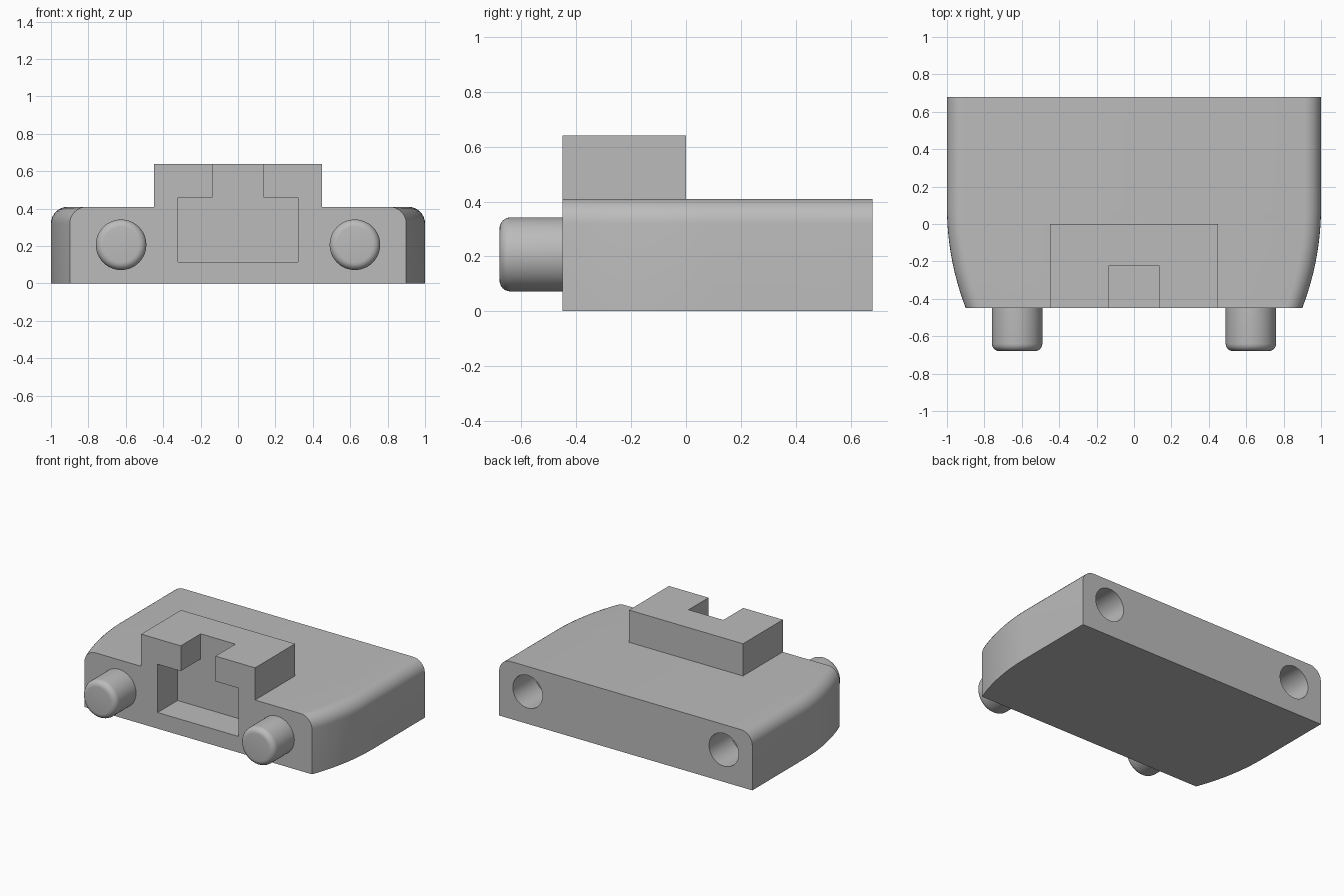
import bpy
import bmesh
from math import sqrt, sin, cos, pi, radians
from mathutils import Matrix

if "Cube" in bpy.data.objects:
    bpy.data.objects.remove(bpy.data.objects["Cube"], do_unlink=True)

FRONT, BACK, HEIGHT, ROUND = -0.45, 0.68, 0.41, 0.09

grey = bpy.data.materials.new("plain grey")
grey.use_nodes = True
colour = (0.5, 0.5, 0.5, 1)
grey.diffuse_color = colour
grey.node_tree.nodes["Principled BSDF"].inputs["Base Color"].default_value = colour


def finish(name, bm):
    bmesh.ops.recalc_face_normals(bm, faces=bm.faces)
    mesh = bpy.data.meshes.new(name)
    bm.to_mesh(mesh)
    bm.free()
    mesh.materials.append(grey)
    obj = bpy.data.objects.new(name, mesh)
    bpy.context.collection.objects.link(obj)
    return obj


def box(name, x, y0, y1, z0, z1):
    bm = bmesh.new()
    bmesh.ops.create_cube(bm, size=1)
    for v in bm.verts:
        v.co = (x if v.co.x > 0 else -x, y1 if v.co.y > 0 else y0,
                z1 if v.co.z > 0 else z0)
    return finish(name, bm)


def rod(name, x, z, radius, y0, y1, bevel=0):
    """Cylinder along y, optionally with its front rim rounded."""
    bm = bmesh.new()
    bmesh.ops.create_cone(bm, cap_ends=True, segments=48, radius1=radius,
                          radius2=radius, depth=y1 - y0,
                          matrix=Matrix.Translation((x, (y0 + y1) / 2, z))
                          @ Matrix.Rotation(radians(90), 4, "X"))
    if bevel:
        rim = [e for e in bm.edges if all(v.co.y < y0 + 0.001 for v in e.verts)]
        bmesh.ops.bevel(bm, geom=rim, offset=bevel, segments=6, profile=0.5,
                        affect="EDGES")
    return finish(name, bm)


def combine(target, other, operation):
    mod = target.modifiers.new(operation.title(), "BOOLEAN")
    mod.operation, mod.solver, mod.object = operation, "EXACT", other
    select(target)
    bpy.ops.object.modifier_apply(modifier=mod.name)
    bpy.data.objects.remove(other, do_unlink=True)


def select(obj):
    bpy.ops.object.select_all(action="DESELECT")
    obj.select_set(True)
    bpy.context.view_layer.objects.active = obj


def smooth(obj):
    select(obj)
    bpy.ops.object.shade_smooth_by_angle(angle=radians(30))


# Body: rounded section swept along y, narrowing on an arc toward the front
def half_width(y):
    bend, radius = 0.09, 1.5
    return 1 if y >= bend else 1 - radius + sqrt(radius ** 2 - (bend - y) ** 2)


def section(bm, y):
    w = half_width(y)
    arc = [(w - ROUND + ROUND * cos(a), HEIGHT - ROUND + ROUND * sin(a))
           for a in (pi / 2 * i / 8 for i in range(9))]
    right = [(w, 0)] + arc
    points = right + [(-x, z) for x, z in reversed(right)]
    return [bm.verts.new((x, y, z)) for x, z in points]


bm = bmesh.new()
stations = [FRONT + 0.54 * i / 14 for i in range(15)] + [BACK]
rings = [section(bm, y) for y in stations]
for a, b in zip(rings, rings[1:]):
    for i in range(len(a)):
        j = (i + 1) % len(a)
        bm.faces.new((a[i], a[j], b[j], b[i]))
bm.faces.new(rings[0])
bm.faces.new(rings[-1])
body = finish("body", bm)

# Raised block, then the stepped socket cut into it from the front
combine(body, box("block", 0.45, FRONT, 0, 0.2, 0.64), "UNION")
combine(body, box("pocket", 0.32, FRONT - 0.1, -0.225, 0.115, 0.46), "DIFFERENCE")
combine(body, box("slot", 0.137, FRONT - 0.1, -0.225, 0.3, 0.8), "DIFFERENCE")

# Back holes and front pegs
for side, label in ((1, "left"), (-1, "right")):
    combine(body, rod("hole", side * 0.775, 0.23, 0.117, BACK - 0.25, BACK + 0.1),
            "DIFFERENCE")
    smooth(rod(label + "_peg", side * 0.625, 0.207, 0.135, -0.68, FRONT + 0.02, 0.04))
smooth(body)
